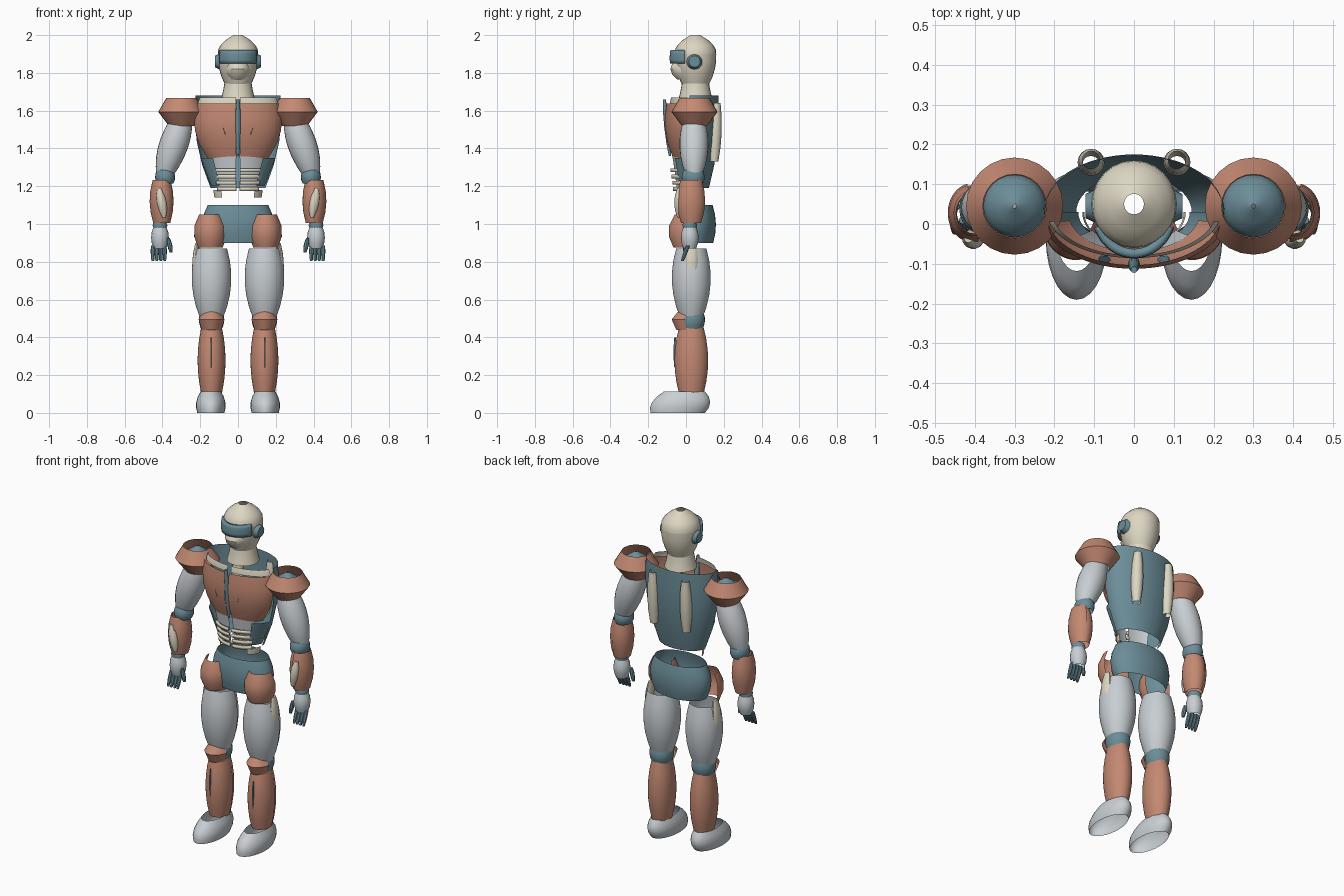
import bpy
import math

cube = bpy.data.objects.get("Cube")
if cube:
    bpy.data.objects.remove(cube, do_unlink=True)


def material(name, red, green, blue):
    mat = bpy.data.materials.new(name)
    mat.use_nodes = True
    mat.diffuse_color = (red, green, blue, 1)
    shader = mat.node_tree.nodes["Principled BSDF"]
    shader.inputs["Base Color"].default_value = mat.diffuse_color
    return mat


copper = material("copper", .55, .25, .17)
teal = material("teal", .15, .27, .32)
cream = material("cream", .72, .67, .54)
grey = material("light grey", .58, .62, .65)

# Sectors of a shell in degrees, where -90 is the front
FULL = (0, 360)
BACK = (-5, 185)
FRONT = (-190, 10)
FACE = (-160, -20)
LEFT_FRONT = (-87, -12)
LEFT_MIDDLE = (-86, -35)
LEFT_FLANK = (-48, 0)
OUTSIDE = (-100, 75)

# Shared centres, x and y
CORE = (0, .03)
SKULL = (0, .05)
SHOULDER = (.3, .045)
FOREARM = (.402, .028)
HAND = (.413, .02)
LEG = (.14, .03)


def smooth(obj):
    bpy.ops.object.select_all(action='DESELECT')
    obj.select_set(True)
    bpy.context.view_layer.objects.active = obj
    bpy.ops.object.shade_smooth_by_angle(angle=math.radians(32))


def shell(name, mat, bottom, top, radii, centre=CORE, depth=1, lean=0, tilt=0,
          arc=FULL, steps=4, segments=24, capped=False, thickness=0, side=1):
    """Elliptical shell whose radius bulges smoothly through low, middle and high values."""
    low, middle, high = radii
    closed = arc == FULL
    count = segments if closed else segments + 1
    verts, faces = [], []
    for step in range(steps + 1):
        t = step / steps
        bulge = 4 * t * (1 - t)
        radius = low + (high - low) * t + (middle - (low + high) / 2) * bulge
        for i in range(count):
            angle = math.radians(arc[0] + (arc[1] - arc[0]) * i / segments)
            x = centre[0] + lean * (t - .5) + radius * math.cos(angle)
            y = centre[1] + tilt * (t - .5) + radius * depth * math.sin(angle)
            verts.append((side * x, y, bottom + (top - bottom) * t))
    for step in range(steps):
        for i in range(segments):
            here, after = step * count + i, step * count + (i + 1) % count
            faces.append((here, after, after + count, here + count))
    if capped:
        faces.append(tuple(reversed(range(count))))
        faces.append(tuple(range(steps * count, len(verts))))
    if side < 0:
        faces = [face[::-1] for face in faces]
    mesh = bpy.data.meshes.new(name)
    mesh.from_pydata(verts, [], faces)
    mesh.materials.append(mat)
    obj = bpy.data.objects.new(name, mesh)
    bpy.context.collection.objects.link(obj)
    smooth(obj)
    if thickness:
        solid = obj.modifiers.new("Thickness", 'SOLIDIFY')
        solid.thickness = thickness
        solid.offset = -1


def pair(name, *args, **options):
    """The same shell on the left and the right."""
    shell("left_" + name, *args, side=1, **options)
    shell("right_" + name, *args, side=-1, **options)


# Head, open at the crown
shell("jaw", cream, bottom=1.74, top=1.9, radii=(.07, .1, .107), centre=SKULL, depth=1.03)
shell("skull", cream, bottom=1.9, top=2, radii=(.107, .09, .025), centre=SKULL, depth=1.03)
shell("visor", teal, bottom=1.85, top=1.92, radii=(.105, .107, .103), depth=1.09, arc=FACE, thickness=.02)
shell("face_mask", cream, bottom=1.765, top=1.875, radii=(.05, .075, .05), depth=1.5, arc=FACE)
shell("neck", cream, bottom=1.66, top=1.76, radii=(.09, .078, .07), centre=SHOULDER and SKULL)

# Ear discs
for side, prefix in ((1, "left_"), (-1, "right_")):
    bpy.ops.mesh.primitive_cone_add(vertices=20, radius1=.042, radius2=.03, depth=.025,
                                    location=(side * .11, .045, 1.86),
                                    rotation=(0, side * math.pi / 2, 0))
    ear = bpy.context.object
    ear.name = prefix + "ear"
    ear.data.materials.append(teal)
    smooth(ear)

# Torso shells
pair("chest_plate", copper, bottom=1.35, top=1.637, radii=(.165, .233, .222), depth=.6, arc=LEFT_FRONT)
pair("collar", cream, bottom=1.635, top=1.67, radii=(.218, .213, .205), depth=.53, arc=LEFT_FRONT)
shell("back_plate", teal, bottom=1.19, top=1.68, radii=(.145, .218, .225), depth=.63, arc=BACK, segments=32)
pair("waist_side", teal, bottom=1.2, top=1.35, radii=(.14, .17, .198), depth=.6, arc=LEFT_FLANK)
pair("abdomen", grey, bottom=1.19, top=1.36, radii=(.128, .145, .165), depth=.62, arc=LEFT_MIDDLE)

# Ribs stacked up the abdomen
for i in range(4):
    low = 1.175 + i * .033
    width = .135 + i * .006
    pair(f"rib_{i + 1}", cream, bottom=low, top=low + .02, radii=(width, width, width), depth=.73,
         arc=LEFT_MIDDLE, steps=1, thickness=.01)
pair("lower_rib", cream, bottom=1.14, top=1.18, radii=(.125, .128, .13), depth=.7, arc=LEFT_FLANK)

# Chest spine and vents
shell("chest_spine", teal, bottom=1.36, top=1.66, radii=(.006, .015, .008), centre=(0, -.1),
      tilt=-.03, segments=12, capped=True)
pair("chest_vent", teal, bottom=1.455, top=1.54, radii=(.002, .007, .002), centre=(.075, -.09),
     depth=2, lean=.028, segments=8, capped=True)

# Back tubes, open at the ends
pair("back_tube", cream, bottom=1.33, top=1.64, radii=(.022, .034, .022), centre=(.108, .155),
     tilt=.012, segments=16)

# Shoulders and arms
pair("shoulder_pad", copper, bottom=1.52, top=1.667, radii=(.067, .122, .08), centre=SHOULDER, steps=2)
pair("shoulder_ball", teal, bottom=1.57, top=1.665, radii=(.078, .067, .005), centre=SHOULDER)
pair("upper_arm", grey, bottom=1.255, top=1.55, radii=(.044, .08, .06), centre=(.345, .042),
     depth=.95, lean=-.085, steps=6)
pair("elbow", teal, bottom=1.215, top=1.285, radii=(.044, .053, .042), centre=(.386, .038), depth=1.15)
pair("forearm", copper, bottom=1.005, top=1.232, radii=(.043, .061, .045), centre=FOREARM, depth=1.15)
pair("forearm_guard", copper, bottom=1.005, top=1.232, radii=(.047, .066, .05), centre=FOREARM,
     depth=1.15, arc=OUTSIDE)
pair("forearm_panel", cream, bottom=1.035, top=1.19, radii=(.01, .026, .01), centre=(.404, -.037),
     lean=.025, segments=14, capped=True)

# Hands
pair("wrist", teal, bottom=.975, top=1.01, radii=(.034, .039, .034), centre=HAND, steps=2)
pair("palm", grey, bottom=.87, top=.985, radii=(.033, .047, .034), centre=HAND, segments=16)
for i in range(4):
    pair(f"finger_{i + 1}", teal, bottom=.803, top=.885, radii=(.007, .011, .01),
         centre=(.388 + i * .021, -.005), tilt=.03, segments=8, capped=True)
pair("thumb", teal, bottom=.85, top=.925, radii=(.008, .013, .008), centre=(.361, -.005),
     lean=.014, segments=8, capped=True)

# Pelvis and hips
shell("pelvis", teal, bottom=.9, top=1.1, radii=(.165, .19, .16), centre=SKULL, depth=.57, segments=32)
pair("hip_guard", copper, bottom=.875, top=1.05, radii=(.065, .088, .06), centre=(.146, .01),
     depth=1.17, arc=FRONT, steps=3)

# Legs, each limb a front shell over a back shell
pair("thigh_front", grey, bottom=.5, top=.87, radii=(.06, .104, .082), centre=LEG, arc=FRONT, steps=6)
pair("thigh_back", grey, bottom=.5, top=.87, radii=(.057, .1, .078), centre=LEG, arc=BACK, steps=6)
pair("thigh_panel", cream, bottom=.73, top=.9, radii=(.01, .018, .01), centre=(.223, .028),
     depth=2, lean=-.015, segments=14, capped=True)
pair("knee_joint", teal, bottom=.445, top=.53, radii=(.055, .067, .06), centre=LEG, depth=1.05)
pair("knee_guard", copper, bottom=.44, top=.55, radii=(.056, .073, .042), centre=LEG, depth=1.45,
     arc=FACE, steps=2)
pair("shin_front", copper, bottom=.105, top=.455, radii=(.055, .074, .054), centre=LEG,
     depth=1.23, arc=FRONT, steps=6)
pair("shin_back", copper, bottom=.105, top=.455, radii=(.052, .071, .051), centre=LEG,
     depth=1.23, arc=BACK, steps=6)
pair("shin_slot", teal, bottom=.24, top=.4, radii=(.002, .004, .002), centre=(.143, -.058),
     depth=2, segments=8, capped=True)

# Feet, open at the ankle and sole
pair("foot", grey, bottom=0, top=.112, radii=(.072, .077, .055), centre=(.144, -.026), depth=2,
     tilt=.035, segments=28)
